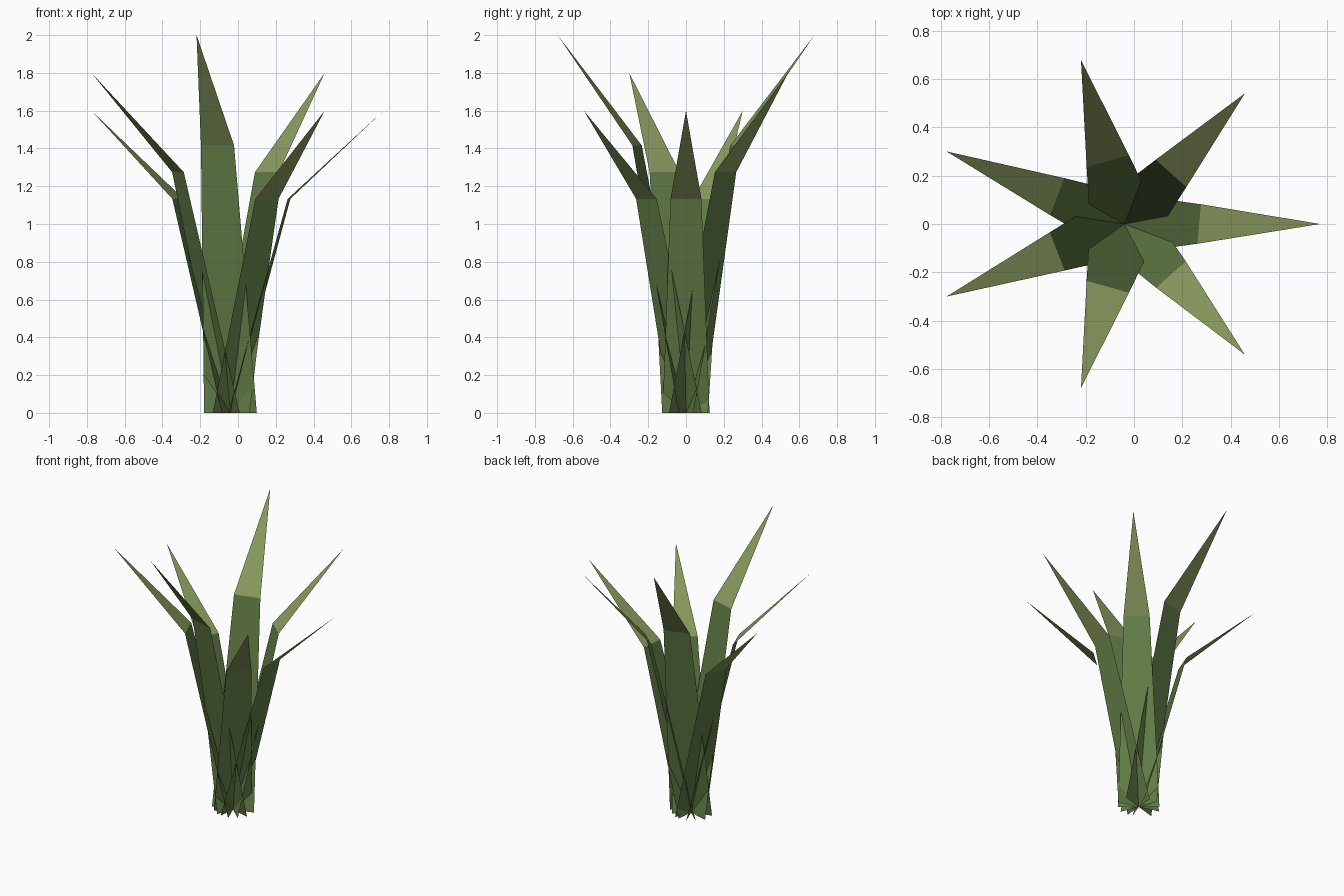
import bpy
from math import radians, cos, sin
from mathutils import Vector

if "Cube" in bpy.data.objects:
    bpy.data.objects.remove(bpy.data.objects["Cube"])

CENTRE_X = -0.04


def material(name, rgb):
    m = bpy.data.materials.new(name)
    m.diffuse_color = (*rgb, 1)
    m.use_nodes = True
    m.node_tree.nodes["Principled BSDF"].inputs["Base Color"].default_value = m.diffuse_color
    return m


leaf_green = material("leaf_green", (0.12, 0.20, 0.06))
tip_green = material("tip_olive", (0.25, 0.32, 0.11))

# half widths of a blade at the ground and at its bend, by height
HALF_WIDTHS = {1.6: (0.125, 0.082), 1.8: (0.135, 0.085), 2.0: (0.145, 0.091)}


def blade(name, angle, height, bend_r, tip_r, twist=0.0):
    """Flat leaf: tapering strip up to the bend, then a pointed triangle."""
    a, t = radians(angle), radians(angle + twist)
    out = Vector((cos(a), sin(a), 0))
    side = Vector((-sin(t), cos(t), 0))
    root = Vector((CENTRE_X, 0, 0))
    bend = root + out * bend_r + Vector((0, 0, height * 0.708))
    tip = root + out * tip_r + Vector((0, 0, height))
    w0, w1 = HALF_WIDTHS[height]
    verts = [root - side * w0, root + side * w0,
             bend + side * w1, bend - side * w1, tip]
    mesh = bpy.data.meshes.new(name)
    mesh.from_pydata(verts, [], [(0, 1, 2, 3), (3, 2, 4)])
    mesh.materials.append(leaf_green)
    mesh.materials.append(tip_green)
    mesh.polygons[1].material_index = 1
    obj = bpy.data.objects.new(name, mesh)
    bpy.context.collection.objects.link(obj)


# seven blades fanned around the root: angle, height, bend radius, tip radius, twist
BLADES = [
    (0, 1.6, 0.31, 0.81, -5),
    (47.3, 1.8, 0.285, 0.736, 1),
    (104.8, 2.0, 0.268, 0.703, 1),
    (157.8, 1.6, 0.30, 0.795, 1),
    (202.2, 1.8, 0.30, 0.795, -1),
    (255.2, 2.0, 0.268, 0.703, -1),
    (312.7, 1.6, 0.285, 0.736, -1),
]
for i, args in enumerate(BLADES):
    blade(f"grass_blade_{i + 1}", *args)
